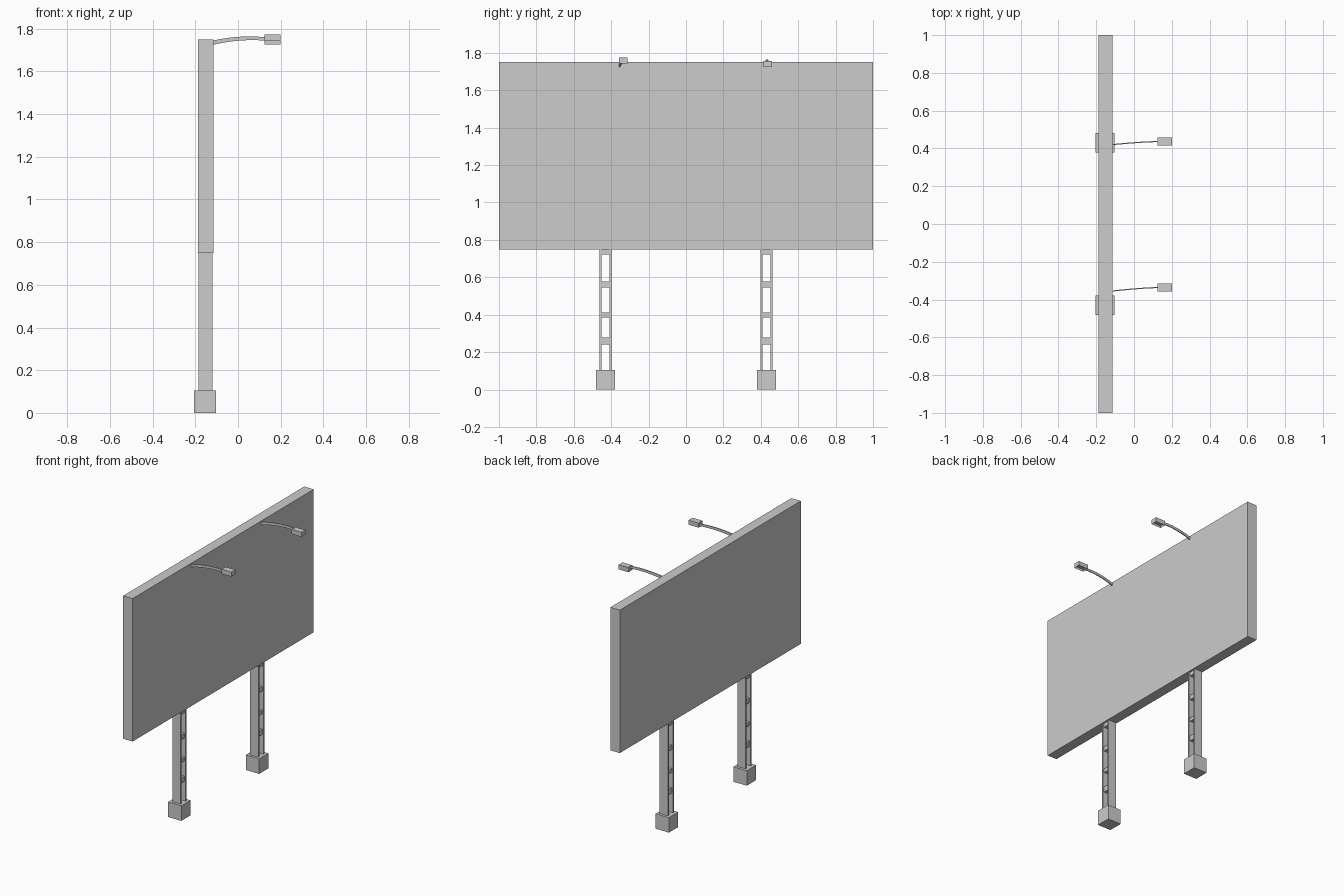
import bpy
import bmesh
from mathutils import Vector

cube = bpy.data.objects.get("Cube")
if cube:
    bpy.data.objects.remove(cube, do_unlink=True)

GREY = (0.604, 0.604, 0.604, 1)
grey = bpy.data.materials.new("light grey")
grey.use_nodes = True
grey.diffuse_color = GREY
grey.node_tree.nodes["Principled BSDF"].inputs["Base Color"].default_value = GREY


def finish(name, bm):
    bmesh.ops.recalc_face_normals(bm, faces=bm.faces)
    mesh = bpy.data.meshes.new(name)
    bm.to_mesh(mesh)
    bm.free()
    mesh.materials.append(grey)
    obj = bpy.data.objects.new(name, mesh)
    bpy.context.collection.objects.link(obj)
    return obj


def add_box(bm, x, y, z):
    """Box given its (low, high) range on each axis."""
    verts = bmesh.ops.create_cube(bm, size=1)["verts"]
    for v in verts:
        v.co = Vector([(r[0] + r[1]) / 2 + c * (r[1] - r[0])
                       for c, r in zip(v.co, (x, y, z))])


def box(name, x, y, z):
    bm = bmesh.new()
    add_box(bm, x, y, z)
    return finish(name, bm)


# Display panel
PANEL_FACE = -0.115
box("display_panel", (-0.188, PANEL_FACE), (-1, 1), (0.75, 1.75))

# Ladder posts standing on footings
RUNGS = [(0.241, 0.279), (0.386, 0.412), (0.546, 0.578), (0.722, 0.75)]
for side, cy in (("right", -0.43), ("left", 0.43)):
    box(side + "_footing", (-0.205, -0.102), (cy - 0.051, cy + 0.051), (0, 0.105))
    bm = bmesh.new()
    for s in (-1, 1):
        edges = sorted((cy + s * 0.022, cy + s * 0.033))
        add_box(bm, (-0.184, -0.12), edges, (0.105, 0.75))
    for rung in RUNGS:
        add_box(bm, (-0.176, -0.128), (cy - 0.022, cy + 0.022), rung)
    finish(side + "_post", bm)


def lamp_arm(name, y0, y1, steps=10):
    """Thin upright strip bowed upward and slightly sideways."""
    bm = bmesh.new()
    rings = []
    for i in range(steps + 1):
        t = i / steps
        x = PANEL_FACE + t * 0.245
        z = 1.735 + 0.056 * t - 0.039 * t * t
        y = y0 + (y1 - y0) * t * (1.5 - 0.5 * t)
        h = 0.01 - 0.002 * t
        rings.append([bm.verts.new((x, y + dy, z + dz)) for dy, dz in
                      ((-0.003, -h), (0.003, -h), (0.003, h), (-0.003, h))])
    for a, b in zip(rings, rings[1:]):
        for k in range(4):
            n = (k + 1) % 4
            bm.faces.new((a[k], a[n], b[n], b[k]))
    bm.faces.new(rings[0])
    bm.faces.new(rings[-1])
    finish(name, bm)


def lamp_head(name, cy, z):
    """Box housing with a recessed opening underneath."""
    bm = bmesh.new()
    add_box(bm, (0.124, 0.2), (cy - 0.022, cy + 0.022), z)
    bmesh.ops.recalc_face_normals(bm, faces=bm.faces)
    bottom = min(bm.faces, key=lambda f: f.calc_center_median().z)
    bmesh.ops.inset_region(bm, faces=[bottom], thickness=0.006)
    bmesh.ops.translate(bm, verts=bottom.verts, vec=(0, 0, 0.012))
    finish(name, bm)


# Lamps reaching out in front of the panel
for side, y0, cy, z in (("right", -0.355, -0.336, (1.742, 1.774)),
                        ("left", 0.42, 0.437, (1.725, 1.757))):
    lamp_arm(side + "_lamp_arm", y0, cy, 10)
    lamp_head(side + "_lamp_head", cy, z)
